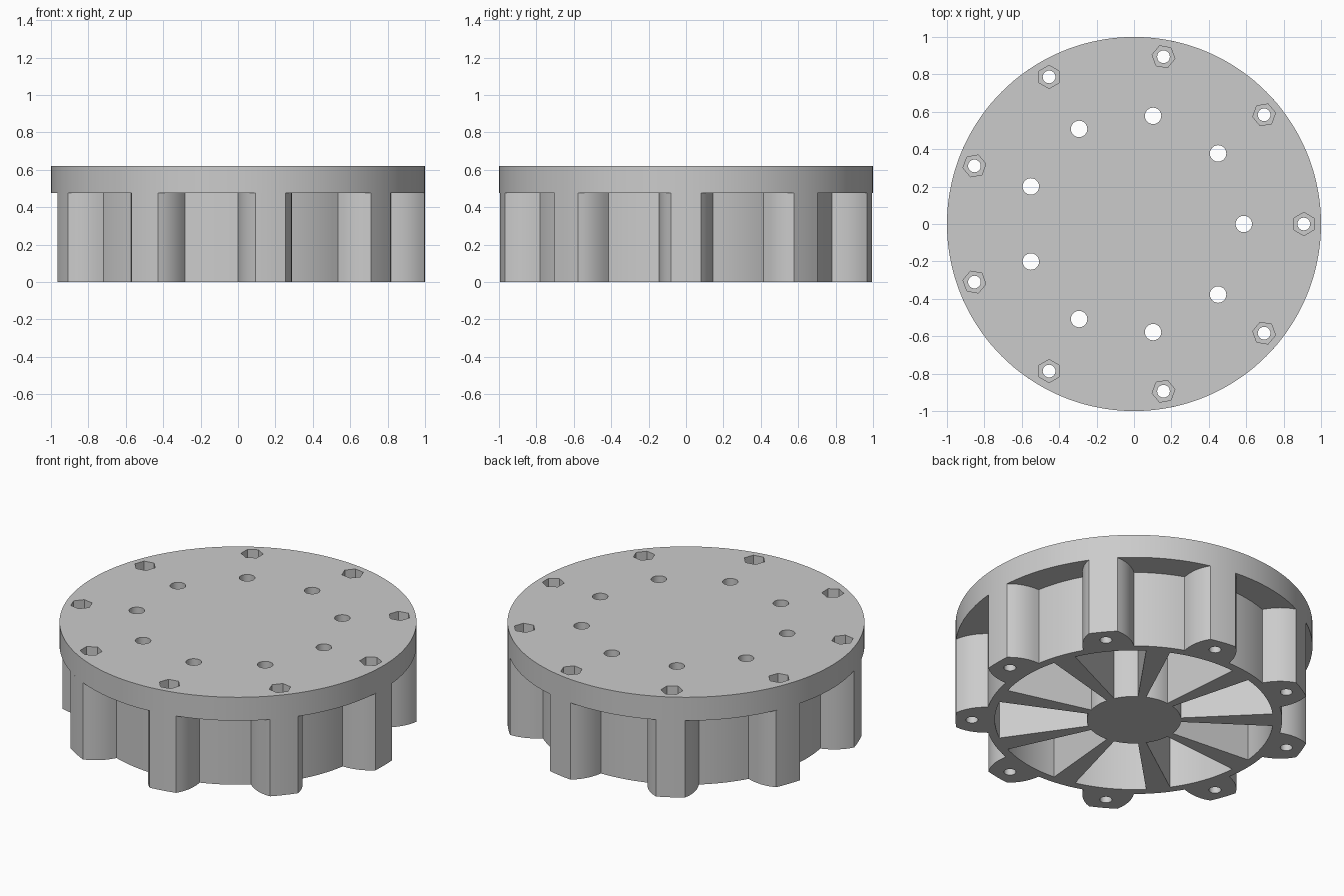
import bpy, bmesh
from math import cos, sin, radians, pi

if "Cube" in bpy.data.objects:
    bpy.data.objects.remove(bpy.data.objects["Cube"], do_unlink=True)

COUNT = 9
STEP = 360 / COUNT
HEIGHT, PLATE_Z = 0.62, 0.475
WALL_R, POCKET_R, HUB_R = 0.83, 0.78, 0.264

grey = bpy.data.materials.new("plain grey")
grey.use_nodes = True
grey.diffuse_color = (0.6, 0.6, 0.6, 1)
grey.node_tree.nodes["Principled BSDF"].inputs["Base Color"].default_value = (0.6, 0.6, 0.6, 1)


def polar(r, deg):
    return (r * cos(radians(deg)), r * sin(radians(deg)))


def arc(r, a0, a1, n):
    return [polar(r, a0 + (a1 - a0) * i / n) for i in range(n + 1)]


def disc(r, n, centre=(0, 0), turn=0):
    return [(centre[0] + r * cos(2 * pi * i / n + turn),
             centre[1] + r * sin(2 * pi * i / n + turn)) for i in range(n)]


def prisms(name, solids):
    """One object made of upright prisms, each (outline, bottom, top)."""
    bm = bmesh.new()
    for outline, z0, z1 in solids:
        face = bm.faces.new([bm.verts.new((x, y, z0)) for x, y in outline])
        top = bmesh.ops.extrude_face_region(bm, geom=[face])["geom"]
        verts = [v for v in top if isinstance(v, bmesh.types.BMVert)]
        bmesh.ops.translate(bm, verts=verts, vec=(0, 0, z1 - z0))
    bmesh.ops.recalc_face_normals(bm, faces=bm.faces)
    mesh = bpy.data.meshes.new(name)
    bm.to_mesh(mesh)
    bm.free()
    mesh.materials.append(grey)
    obj = bpy.data.objects.new(name, mesh)
    bpy.context.collection.objects.link(obj)
    return obj


def activate(obj):
    bpy.ops.object.select_all(action="DESELECT")
    obj.select_set(True)
    bpy.context.view_layer.objects.active = obj


def cut(obj, cutter):
    cutter.hide_render = True
    mod = obj.modifiers.new("cut", "BOOLEAN")
    mod.operation, mod.solver, mod.object = "DIFFERENCE", "EXACT", cutter
    activate(obj)
    bpy.ops.object.modifier_apply(modifier=mod.name)
    bpy.data.objects.remove(cutter, do_unlink=True)


def flank(angle, side, n=6):
    """Slightly rounded side of a lug, from its rim down to the wall."""
    p, q = polar(1, angle + side * 4.65), polar(WALL_R, angle + side * 10)
    c = polar(0.937, angle + side * 8.9)
    pts = []
    for i in range(1, n):
        t = i / n
        pts.append(tuple((1 - t) ** 2 * a + 2 * t * (1 - t) * b + t * t * d
                         for a, b, d in zip(p, c, q)))
    return pts


# Scalloped body outline: lug, flank, wall, flank
outline = []
for k in range(COUNT):
    a = k * STEP
    outline += flank(a, -1)[::-1]
    outline += arc(1, a - 4.65, a + 4.65, 4)
    outline += flank(a, 1)
    outline += arc(WALL_R, a + 10, a + STEP - 10, 8)

body = prisms("scalloped_body", [(outline, 0, PLATE_Z)])
plate = prisms("top_plate", [(disc(1, 144), PLATE_Z, HEIGHT)])

# Pockets between the spokes, bolt holes, hex nut recesses and inner holes
angles = [k * STEP for k in range(COUNT)]
pockets = [(arc(POCKET_R, a - 15, a + 15, 12) + arc(HUB_R, a + 15, a - 15, 8), -0.1, 0.6)
           for a in angles]
bolts = [(disc(0.034, 24, polar(0.908, a)), -0.1, 0.8) for a in angles]
nuts = [(disc(0.062, 6, polar(0.908, a), radians(a + 30)), 0.53, 0.8) for a in angles]
inner = [(disc(0.044, 24, polar(0.587, a)), 0.3, 0.8) for a in angles]

cut(body, prisms("pocket_cutter", pockets + bolts))
cut(plate, prisms("hole_cutter", bolts + inner))
cut(plate, prisms("nut_cutter", nuts))

for obj in (body, plate):
    activate(obj)
    bpy.ops.object.shade_smooth_by_angle(angle=radians(30))
